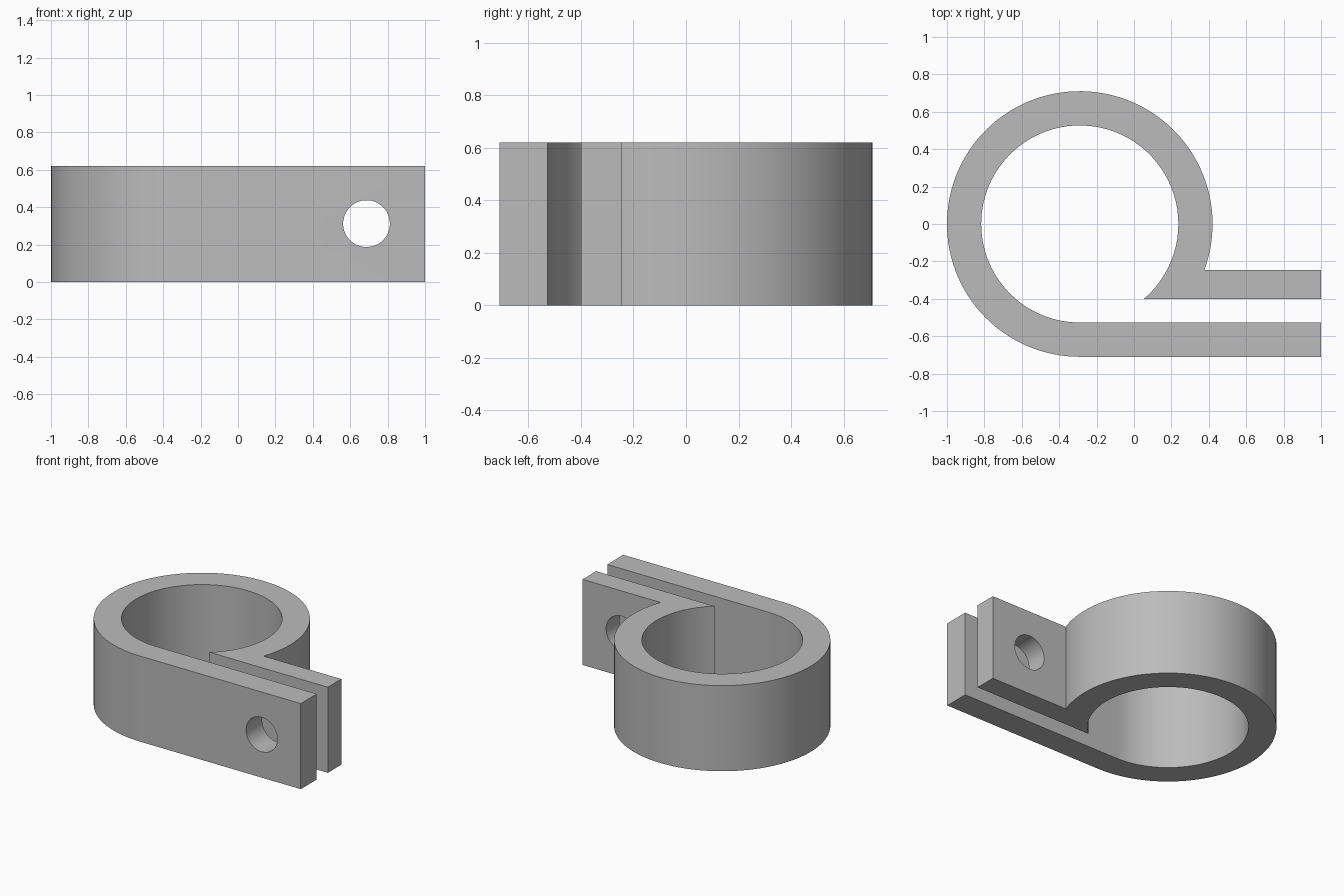
import bpy
import bmesh
from math import asin, cos, pi, radians, sin
from mathutils import Matrix

if "Cube" in bpy.data.objects:
    bpy.data.objects.remove(bpy.data.objects["Cube"])

HEIGHT = 0.62
CENTRE_X = -0.29
OUTER, INNER = 0.71, 0.527
END_X = 1.0
TAB_BACK, TAB_FRONT = -0.245, -0.4
HOLE_X, HOLE_Z, HOLE_RADIUS = 0.687, 0.312, 0.125


def arc(radius, start, end, steps=96):
    angles = [start + (end - start) * i / steps for i in range(steps + 1)]
    return [(CENTRE_X + radius * cos(a), radius * sin(a)) for a in angles]


def make_object(name, bm):
    bmesh.ops.recalc_face_normals(bm, faces=bm.faces)
    mesh = bpy.data.meshes.new(name)
    bm.to_mesh(mesh)
    bm.free()
    obj = bpy.data.objects.new(name, mesh)
    bpy.context.collection.objects.link(obj)
    return obj


grey = bpy.data.materials.new("plain grey")
grey.use_nodes = True
colour = (0.5, 0.5, 0.5, 1)
grey.diffuse_color = colour
grey.node_tree.nodes["Principled BSDF"].inputs["Base Color"].default_value = colour

# Clamp band: open ring running into the two parallel tabs
bottom = 1.5 * pi
profile = arc(OUTER, asin(TAB_BACK / OUTER), bottom)
profile += [(END_X, -OUTER), (END_X, -INNER)]
profile += arc(INNER, bottom, asin(TAB_FRONT / INNER))
profile += [(END_X, TAB_FRONT), (END_X, TAB_BACK)]

bm = bmesh.new()
base = bm.faces.new([bm.verts.new((x, y, 0)) for x, y in profile])
top = bmesh.ops.extrude_face_region(bm, geom=[base])["geom"]
bmesh.ops.translate(bm, vec=(0, 0, HEIGHT),
                    verts=[v for v in top if isinstance(v, bmesh.types.BMVert)])
clamp = make_object("clamp_band", bm)
clamp.data.materials.append(grey)

# Bolt hole through both tabs
bm = bmesh.new()
placement = Matrix.Translation((HOLE_X, -0.5, HOLE_Z)) @ Matrix.Rotation(pi / 2, 4, "X")
bmesh.ops.create_cone(bm, cap_ends=True, segments=64, radius1=HOLE_RADIUS,
                      radius2=HOLE_RADIUS, depth=0.8, matrix=placement)
cutter = make_object("bolt_hole_cutter", bm)
cutter.data.materials.append(grey)
cutter.hide_render = True

cut = clamp.modifiers.new("bolt_hole", "BOOLEAN")
cut.operation = "DIFFERENCE"
cut.solver = "EXACT"
cut.object = cutter

bpy.ops.object.select_all(action="DESELECT")
clamp.select_set(True)
bpy.context.view_layer.objects.active = clamp
bpy.ops.object.modifier_apply(modifier=cut.name)
bpy.data.objects.remove(cutter)
bpy.ops.object.shade_smooth_by_angle(angle=radians(30))
